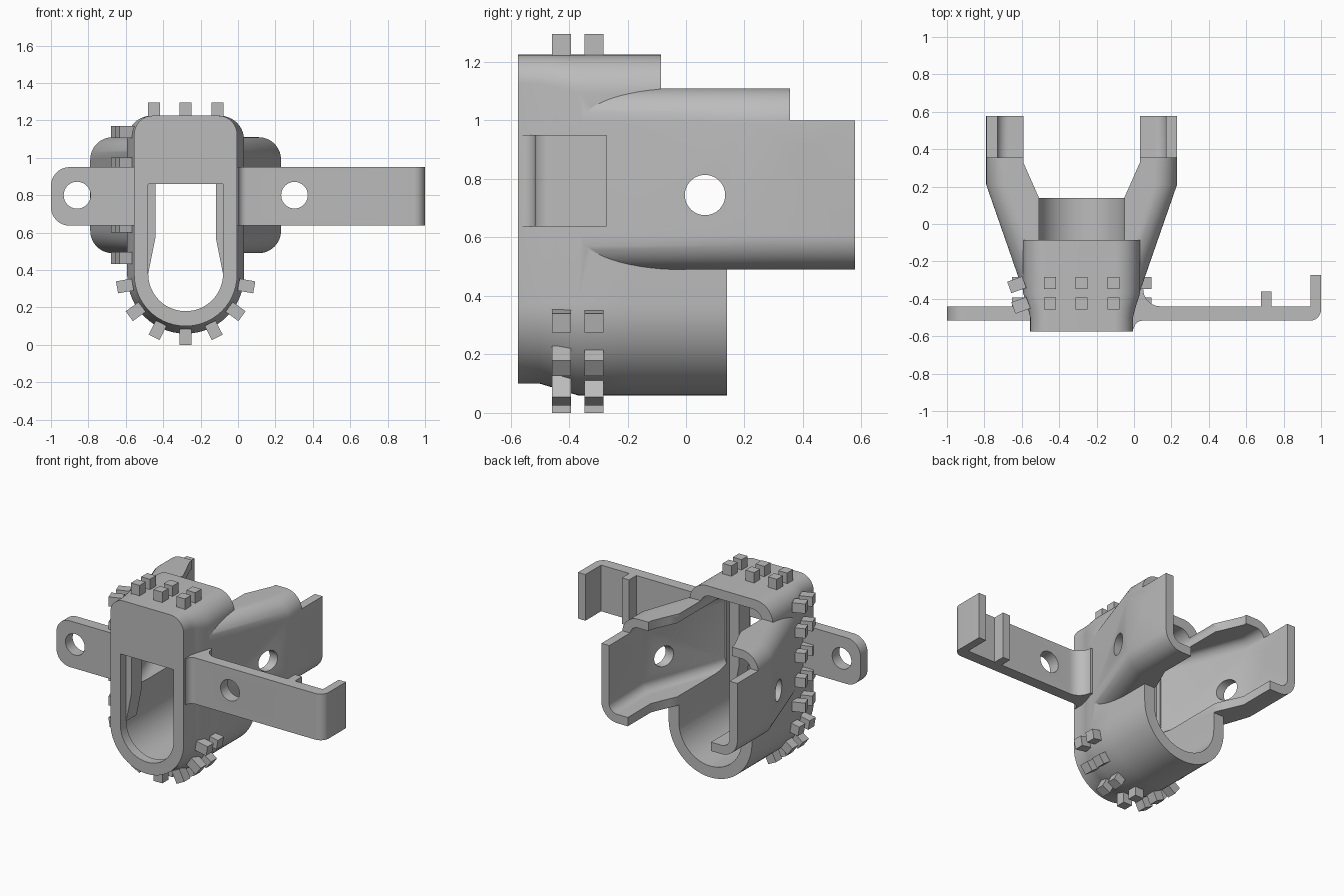
import bpy, bmesh, math
from mathutils import Matrix, Vector

if "Cube" in bpy.data.objects:
    bpy.data.objects.remove(bpy.data.objects["Cube"])

CX = -0.28  # centre line of the housing
grey = bpy.data.materials.new("plain grey")
grey.diffuse_color = (0.5, 0.5, 0.5, 1)
grey.use_nodes = True
grey.node_tree.nodes["Principled BSDF"].inputs["Base Color"].default_value = grey.diffuse_color


def make(name, bm):
    bmesh.ops.recalc_face_normals(bm, faces=bm.faces)
    me = bpy.data.meshes.new(name)
    bm.to_mesh(me)
    bm.free()
    me.materials.append(grey)
    ob = bpy.data.objects.new(name, me)
    bpy.context.collection.objects.link(ob)
    return ob


def loft(name, rings):
    bm = bmesh.new()
    vs = [[bm.verts.new(p) for p in r] for r in rings]
    n = len(vs[0])
    for a, b in zip(vs, vs[1:]):
        for i in range(n):
            bm.faces.new((a[i], a[(i + 1) % n], b[(i + 1) % n], b[i]))
    bm.faces.new(vs[0])
    bm.faces.new(vs[-1])
    return make(name, bm)


def ring(y, half, z0, z1, rb, rt, n=14):
    """Upright rounded section with separate bottom and top corner radii."""
    pts = []
    for sx, z, r, a0 in ((1, z0 + rb, rb, -90), (1, z1 - rt, rt, 0),
                         (-1, z1 - rt, rt, 90), (-1, z0 + rb, rb, 180)):
        for i in range(n + 1):
            a = math.radians(a0 + 90 * i / n)
            pts.append((CX + sx * (half - r) + r * math.cos(a), y, z + r * math.sin(a)))
    return pts


def plan(name, pts, z0, z1):
    return loft(name, [[(x, y, z) for x, y in pts] for z in (z0, z1)])


def cylinder(name, center, r, depth, axis):
    bm = bmesh.new()
    bmesh.ops.create_cone(bm, cap_ends=True, segments=40, radius1=r, radius2=r, depth=depth)
    rot = Matrix.Rotation(math.pi / 2, 4, 'Y' if axis == 'X' else 'X')
    bm.transform(Matrix.Translation(center) @ rot)
    return make(name, bm)


def combine(target, others, op):
    for o in others:
        bpy.context.view_layer.objects.active = target
        m = target.modifiers.new("bool", 'BOOLEAN')
        m.object, m.operation, m.solver = o, op, 'EXACT'
        bpy.ops.object.modifier_apply(modifier=m.name)
        bpy.data.objects.remove(o)


def smooth(ob):
    bpy.ops.object.select_all(action='DESELECT')
    ob.select_set(True)
    bpy.context.view_layer.objects.active = ob
    bpy.ops.object.shade_smooth_by_angle(angle=math.radians(25))


# Housing: narrow nose widening into a hooded round-bottomed tube
housing = loft("housing", [ring(-0.575, .275, .10, 1.225, .274, .10),
                           ring(-0.50, .275, .10, 1.225, .274, .10),
                           ring(-0.45, .287, .085, 1.225, .286, .11),
                           ring(-0.37, .3125, .06, 1.225, .312, .13),
                           ring(-0.085, .3125, .06, 1.225, .312, .13)])
tube = loft("tube", [ring(y, .3125, .06, .60, .312, .02) for y in (-.2, .14)])
# Flared side channels
flare = loft("flare", [ring(-.40, .298, .49, 1.11, .12, .12),
                       ring(.21, .51, .49, 1.11, .12, .12),
                       ring(.578, .51, .49, 1.11, .12, .12)])
combine(housing, [tube, flare], 'UNION')

# Hollows: tube bore, channel interior, gap between the flanges, front window
bore = loft("bore", [ring(y, .235, .137, 1.16, .234, .08) for y in (-.51, .16)])
channel = loft("channel", [ring(-.37, .245, .55, 1.05, .06, .06),
                           ring(.21, .452, .55, 1.05, .06, .06),
                           ring(.70, .452, .55, 1.05, .06, .06)])
gap = plan("gap", [(CX + s * h, y) for s, h, y in
                   ((1, .228, .14), (1, .312, .33), (1, .312, .7),
                    (-1, .312, .7), (-1, .312, .33), (-1, .228, .14))], .3, 1.3)
window = loft("window", [ring(y, .20, .18, .86, .199, .003) for y in (-.7, -.45)])
notch = plan("notch", [(-1.2, .355), (.7, .355), (.7, .8), (-1.2, .8)], 1.0, 1.3)
holes = [cylinder("hole", (CX, y, z), r, 1.6, 'X')
         for y, z, r in ((.065, .745, .069), (.425, .855, .072))]
combine(housing, [bore, channel, gap, window, notch] + holes, 'DIFFERENCE')
smooth(housing)

# Tapered strips just inside the window
for side, s in (("left", -1), ("right", 1)):
    prof = [(.245, .38), (.20, .38), (.162, .57), (.162, 1.0), (.245, 1.0)]
    loft(side + "_window_strip", [[(CX + s * x, y, z) for x, z in prof] for y in (-.512, -.40)])

# Left arm: flat lug with a rounded end
pts = [(-.54, .637), (-.54, .95)]
for zc, a0 in ((.85, 90), (.737, 180)):
    for i in range(13):
        a = math.radians(a0 + 90 * i / 12)
        pts.append((-.90 + .10 * math.cos(a), zc + .10 * math.sin(a)))
left_arm = loft("left_arm", [[(x, y, z) for x, z in pts] for y in (-.517, -.44)])
combine(left_arm, [cylinder("hole", (-.86, -.48, .80), .072, .5, 'Y')], 'DIFFERENCE')
smooth(left_arm)

# Right arm: plan outline with root fillets, small rib and hooked end
pts = [(-.03, -.56), (.0, -.56)]
pts += [(.045 - .045 * math.cos(a), -.562 + .045 * math.sin(a))
        for a in [math.radians(15 * i) for i in range(1, 7)]]
pts += [(.94 + .06 * math.sin(a), -.457 - .06 * math.cos(a))
        for a in [math.radians(10 * i) for i in range(10)]]
pts += [(1.0, -.272), (.945, -.272), (.945, -.44), (.735, -.44), (.735, -.362),
        (.68, -.362), (.68, -.44)]
pts += [(.14 - .09 * math.sin(a), -.35 - .09 * math.cos(a))
        for a in [math.radians(10 * i) for i in range(10)]]
pts += [(.0, -.35), (-.03, -.40)]
right_arm = plan("right_arm", pts, .637, .95)
combine(right_arm, [cylinder("hole", (.302, -.48, .80), .071, .5, 'Y')], 'DIFFERENCE')
smooth(right_arm)


# Studs: small cubes standing on the shell
def stud(name, loc, rot):
    bm = bmesh.new()
    bmesh.ops.create_cube(bm, size=1)
    bm.transform(Matrix.Translation(loc) @ rot @ Matrix.Diagonal((.065, .065, .085, 1)))
    make(name, bm)


for y in (-.425, -.315):
    for dx in (-.17, 0, .17):
        stud("top_stud", (CX + dx, y, 1.253), Matrix())
    for deg in (-80, -54, -27, 0, 27, 54, 80):
        a = math.radians(deg)
        stud("lower_stud", (CX + .33 * math.sin(a), y, .372 - .33 * math.cos(a)),
             Matrix.Rotation(-a, 4, 'Y'))
    for i in range(5):
        stud("side_stud", (-.605 if y < -.4 else -.627, y - .01, .465 + .168 * i),
             Matrix.Rotation(math.radians(20), 4, 'Z') @ Matrix.Rotation(-math.pi / 2, 4, 'Y'))
